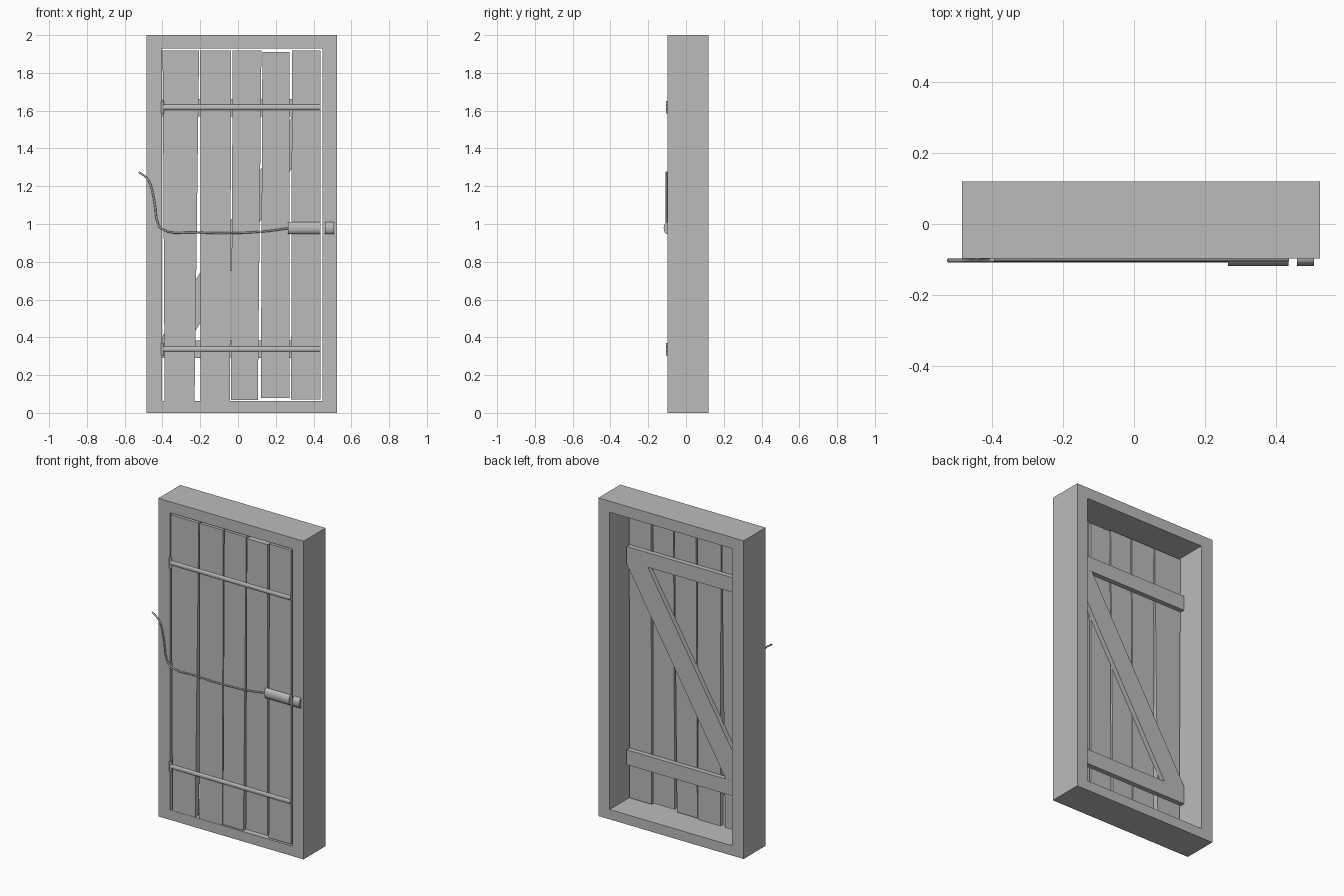
import bpy
import bmesh
import math
from mathutils import Vector

cube = bpy.data.objects.get("Cube")
if cube:
    bpy.data.objects.remove(cube, do_unlink=True)

grey = bpy.data.materials.new("plain grey")
grey.use_nodes = True
tone = (0.5, 0.5, 0.5, 1)
grey.diffuse_color = tone
grey.node_tree.nodes["Principled BSDF"].inputs["Base Color"].default_value = tone

FRONT, PLANK_BACK, BATTEN_BACK = -0.098, -0.06, -0.03


def finish(bm, name, smooth=False):
    bmesh.ops.recalc_face_normals(bm, faces=bm.faces)
    mesh = bpy.data.meshes.new(name)
    bm.to_mesh(mesh)
    bm.free()
    mesh.materials.append(grey)
    obj = bpy.data.objects.new(name, mesh)
    bpy.context.collection.objects.link(obj)
    if smooth:
        bpy.ops.object.select_all(action="DESELECT")
        obj.select_set(True)
        bpy.context.view_layer.objects.active = obj
        bpy.ops.object.shade_smooth_by_angle(angle=math.radians(40))
    return obj


def slab(name, outline, y0, y1):
    """Extrude an outline in the x-z plane from y0 to y1."""
    bm = bmesh.new()
    face = bm.faces.new([bm.verts.new((x, y0, z)) for x, z in outline])
    moved = bmesh.ops.extrude_face_region(bm, geom=[face])["geom"]
    verts = [v for v in moved if isinstance(v, bmesh.types.BMVert)]
    bmesh.ops.translate(bm, verts=verts, vec=(0, y1 - y0, 0))
    return finish(bm, name)


def box(name, x0, x1, z0, z1, y0, y1):
    return slab(name, [(x0, z0), (x1, z0), (x1, z1), (x0, z1)], y0, y1)


def half_round(name, x0, x1, z, half_height, depth, y=FRONT, steps=12):
    """Horizontal bar with a half-elliptical section bulging to the front."""
    bm = bmesh.new()
    arc = [math.pi * i / steps for i in range(steps + 1)]
    ends = [[bm.verts.new((x, y - depth * math.sin(a), z + half_height * math.cos(a)))
             for a in arc] for x in (x0, x1)]
    for i in range(steps + 1):
        j = (i + 1) % (steps + 1)
        bm.faces.new((ends[0][i], ends[0][j], ends[1][j], ends[1][i]))
    for ring in ends:
        bm.faces.new(ring)
    return finish(bm, name, True)


# Surround: outer and inner rectangles bridged into one mitred frame
def corners(x0, x1, z0, z1):
    return [(x0, z0), (x1, z0), (x1, z1), (x0, z1)]


bm = bmesh.new()
loops = [[bm.verts.new((x, y, z)) for x, z in rect]
         for rect, y in ((corners(-0.485, 0.525, 0, 2), -0.098),
                         (corners(-0.485, 0.525, 0, 2), 0.12),
                         (corners(-0.403, 0.447, 0.062, 1.93), 0.12),
                         (corners(-0.403, 0.447, 0.062, 1.93), -0.098))]
for n in range(4):
    a, b = loops[n], loops[(n + 1) % 4]
    for i in range(4):
        j = (i + 1) % 4
        bm.faces.new((a[i], a[j], b[j], b[i]))
finish(bm, "door_frame")

# Uneven planks: left and right at the bottom, left and right at the top, then heights
planks = [(-0.388, -0.23, -0.399, -0.206, 0.062, 1.918),
          (-0.199, -0.042, -0.2, -0.036, 0.062, 1.918),
          (-0.037, 0.105, -0.028, 0.124, 0.068, 1.918),
          (0.121, 0.273, 0.129, 0.273, 0.08, 1.91),
          (0.281, 0.436, 0.286, 0.437, 0.07, 1.918)]
for n, (b0, b1, t0, t1, low, high) in enumerate(planks, 1):
    slab(f"plank_{n}", [(b0, low), (b1, low), (t1, high), (t0, high)], FRONT + 0.002, PLANK_BACK)

# Back battens and diagonal brace
box("lower_batten", -0.4, 0.434, 0.29, 0.384, PLANK_BACK, BATTEN_BACK)
box("upper_batten", -0.4, 0.434, 1.57, 1.662, PLANK_BACK, BATTEN_BACK)
slab("diagonal_brace", [(-0.4, 0.384), (-0.255, 0.384), (0.434, 1.55),
                        (0.434, 1.57), (0.287, 1.57), (-0.4, 0.405)],
     PLANK_BACK, BATTEN_BACK - 0.001)

# Strap hinges with an upright knuckle
for label, z in (("lower", 0.338), ("upper", 1.618)):
    half_round(f"{label}_hinge_strap", -0.4, 0.437, z, 0.014, 0.008)
    bm = bmesh.new()
    bmesh.ops.create_cone(bm, cap_ends=True, segments=16, radius1=0.008, radius2=0.008, depth=0.066)
    bmesh.ops.translate(bm, verts=bm.verts, vec=(-0.4, FRONT, z))
    finish(bm, f"{label}_hinge_knuckle", True)

# Latch body and keeper
half_round("latch_body", 0.265, 0.436, 0.978, 0.032, 0.02)
half_round("latch_keeper", 0.46, 0.508, 0.978, 0.032, 0.02)

# Pull cord: flattened tube swept along a smooth path
path = [(0.27, 0.978), (0.13, 0.96), (-0.04, 0.952), (-0.22, 0.956), (-0.405, 0.975),
        (-0.426, 1.01), (-0.44, 1.1), (-0.458, 1.19), (-0.48, 1.24), (-0.525, 1.275)]
curve = bpy.data.curves.new("pull_cord", "CURVE")
curve.dimensions = "3D"
curve.bevel_depth = 0.005
curve.bevel_resolution = 2
curve.use_fill_caps = True
curve.resolution_u = 5
spline = curve.splines.new("BEZIER")
spline.bezier_points.add(len(path) - 1)
for point, (x, z) in zip(spline.bezier_points, path):
    point.co = Vector((x, -0.103, z))
    point.handle_left_type = point.handle_right_type = "AUTO"
curve.materials.append(grey)
cord = bpy.data.objects.new("pull_cord", curve)
bpy.context.collection.objects.link(cord)
